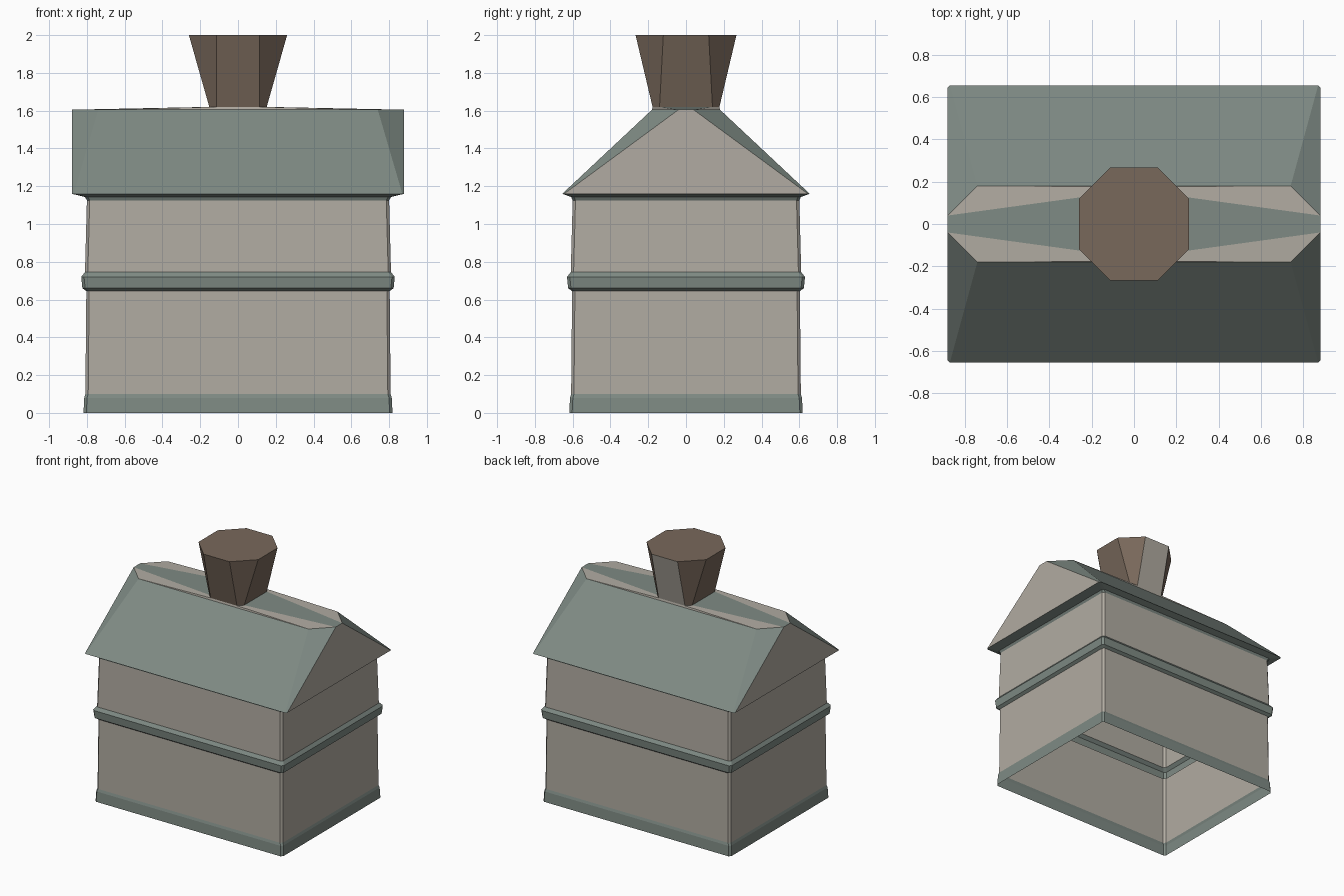
import bpy

if "Cube" in bpy.data.objects:
    bpy.data.objects.remove(bpy.data.objects["Cube"])


def material(name, rgb):
    m = bpy.data.materials.new(name)
    m.diffuse_color = (*rgb, 1)
    m.use_nodes = True
    m.node_tree.nodes["Principled BSDF"].inputs["Base Color"].default_value = m.diffuse_color
    return m


GREEN = material("green_trim", (0.21, 0.255, 0.23))
STONE = material("pale_wall", (0.44, 0.41, 0.36))
BROWN = material("brown_chimney", (0.19, 0.14, 0.105))


def ring(z, x, y, cx, cy):
    """Eight-sided outline: half sizes x, y; flat sides end at cx, cy."""
    return [(x, -cy, z), (x, cy, z), (cx, y, z), (-cx, y, z),
            (-x, cy, z), (-x, -cy, z), (-cx, -y, z), (cx, -y, z)]


def box_ring(z, x, y, c=0.015):
    return ring(z, x, y, x - c, y - c)


def loft(name, rings, mat, accent=None, accent_sides=(), cap=False):
    """Skin the rings; sides 0, 2, 4, 6 face +x, +y, -x, -y."""
    verts = [p for r in rings for p in r]
    faces, slots = [], []
    for k in range(len(rings) - 1):
        a, b = 8 * k, 8 * k + 8
        for i in range(8):
            j = (i + 1) % 8
            faces.append((a + i, a + j, b + j, b + i))
            slots.append(int(i in accent_sides))
    if cap:
        faces.append(tuple(range(len(verts) - 8, len(verts))))
        slots.append(0)
    me = bpy.data.meshes.new(name)
    me.from_pydata(verts, [], faces)
    me.materials.append(mat)
    if accent:
        me.materials.append(accent)
    for p, s in zip(me.polygons, slots):
        p.material_index = s
    me.update()
    ob = bpy.data.objects.new(name, me)
    bpy.context.collection.objects.link(ob)
    return ob


# Shared outlines where the parts meet
base_top = box_ring(0.10, 0.808, 0.608)
band_low = box_ring(0.645, 0.803, 0.603)
band_high = box_ring(0.745, 0.81, 0.61)
wall_top = box_ring(1.125, 0.80, 0.60)
eave = box_ring(1.16, 0.88, 0.655, 0.01)
ridge = ring(1.605, 0.88, 0.18, 0.74, 0.04)
neck = ring(1.62, 0.152, 0.177, 0.115, 0.14)
rim = ring(2.0, 0.26, 0.267, 0.113, 0.12)

# Open-bottomed body
loft("base_trim", [box_ring(0, 0.818, 0.618), box_ring(0.08, 0.814, 0.614), base_top], GREEN)
loft("lower_wall", [base_top, band_low], STONE)
loft("middle_band", [band_low, box_ring(0.66, 0.824, 0.624),
                     box_ring(0.72, 0.83, 0.63), band_high], GREEN)
loft("upper_wall", [band_high, wall_top], STONE)
loft("eave_underside", [wall_top, box_ring(1.143, 0.81, 0.608), eave], GREEN)

# Roof with pale gables, flattened ridge, flared chimney
loft("roof", [eave, ridge], GREEN, STONE, (0, 4))
loft("ridge_top", [ridge, neck], STONE, GREEN, (0, 4))
loft("chimney", [neck, rim], BROWN, STONE, (2,), cap=True)
